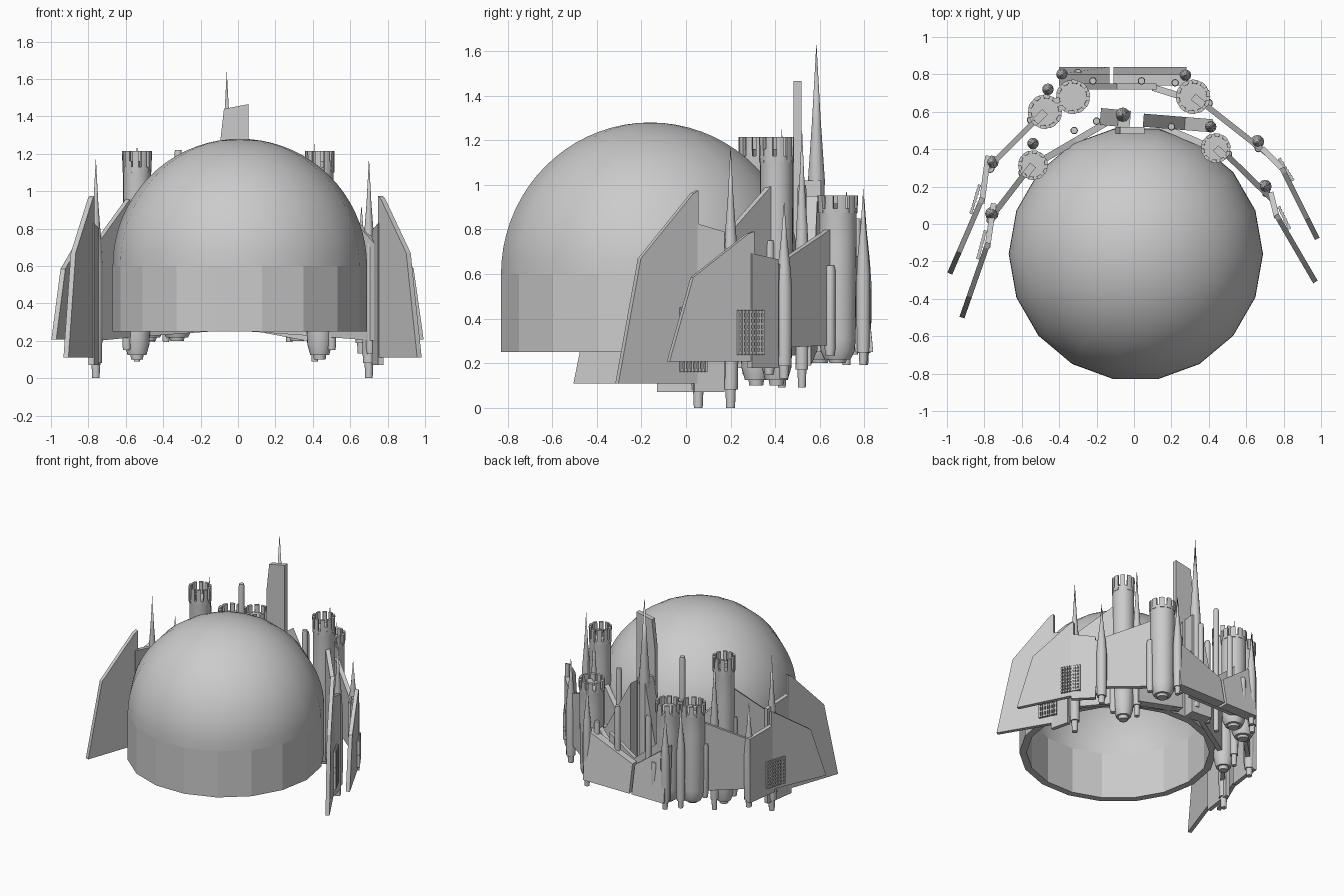
import bpy, bmesh
from math import sin, cos, pi
from mathutils import Vector

if "Cube" in bpy.data.objects:
    bpy.data.objects.remove(bpy.data.objects["Cube"])


def finish(name, bm, smooth=None):
    bmesh.ops.recalc_face_normals(bm, faces=bm.faces)
    me = bpy.data.meshes.new(name)
    bm.to_mesh(me)
    bm.free()
    ob = bpy.data.objects.new(name, me)
    bpy.context.collection.objects.link(ob)
    if smooth:
        bpy.ops.object.select_all(action='DESELECT')
        ob.select_set(True)
        bpy.context.view_layer.objects.active = ob
        bpy.ops.object.shade_smooth_by_angle(angle=smooth)
    return ob


def loft(bm, ring_a, ring_b):
    """Closed solid between two matching outlines."""
    a = [bm.verts.new(p) for p in ring_a]
    b = [bm.verts.new(p) for p in ring_b]
    bm.faces.new(a)
    bm.faces.new(b)
    n = len(a)
    for i in range(n):
        bm.faces.new((a[i], a[(i + 1) % n], b[(i + 1) % n], b[i]))


def add_panel(bm, p0, p1, prof, thick):
    """Upright plate along p0-p1; prof is (fraction along, z)."""
    p0, p1 = Vector(p0), Vector(p1)
    d = p1 - p0
    n = Vector((-d.y, d.x)).normalized() * thick / 2
    ring = [(p0 + d * t, z) for t, z in prof]
    loft(bm, [(*(p - n), z) for p, z in ring], [(*(p + n), z) for p, z in ring])


def panel(name, p0, p1, prof, thick=0.025):
    bm = bmesh.new()
    add_panel(bm, p0, p1, prof, thick)
    return finish(name, bm)


def lathe(name, c, prof, segs=12, smooth=0.7):
    bm = bmesh.new()
    rings = []
    for r, z in prof:
        if r == 0:
            rings.append([bm.verts.new((c[0], c[1], z))] * segs)
        else:
            rings.append([bm.verts.new((c[0] + r * cos(2 * pi * i / segs),
                                        c[1] + r * sin(2 * pi * i / segs), z)) for i in range(segs)])
    for a, b in zip(rings, rings[1:]):
        for i in range(segs):
            j = (i + 1) % segs
            bm.faces.new(list(dict.fromkeys((a[i], a[j], b[j], b[i]))))
    return finish(name, bm, smooth)


def tower(name, c, r, f):
    """Round keep with tapered foot and a ring of merlons."""
    prof = [(0, .1), (.4, .1), (.45, .125), (.65, .125), (.85, .18), (.9, .26),
            (.95, .9), (.95, 1.09), (1, 1.13), (0, 1.13)]
    lathe(name, c, [(r * k, f(z)) for k, z in prof], 24)
    bm = bmesh.new()
    for k in range(10):
        ring = [(q * cos(a), q * sin(a)) for q, a in (
            (r * .82, k * pi / 5), (r * 1.02, k * pi / 5), (r * 1.02, k * pi / 5 + .2),
            (r * 1.02, k * pi / 5 + .4), (r * .82, k * pi / 5 + .4))]
        loft(bm, [(c[0] + x * .98, c[1] + y * .98, f(1.1)) for x, y in ring],
             [(c[0] + x, c[1] + y, f(1.215)) for x, y in ring])
    finish(name + "_merlons", bm)


def spindle(name, c, r, z0, z1, f):
    """Slim turret: narrow foot, swelling shaft, needle roof."""
    h = z1 - z0
    prof = [(0, 0), (.55, 0), (.65, .07), (.9, .07), (1, .25), (1, .5), (.8, .62), (.35, .8), (0, 1)]
    lathe(name, c, [(r * k, f(z0 + h * t)) for k, t in prof])


def rod(name, c, r, z0, z1):
    lathe(name, c, [(0, z0), (r * .8, z0), (r, z0 + .03), (r, z1 - .02), (r * .85, z1), (0, z1)])


def lattice(name, p0, p1, z0, z1):
    bm = bmesh.new()
    n = 8
    p0, p1 = Vector(p0), Vector(p1)
    for i in range(n):
        t = i / (n - 1)
        z = z0 + (z1 - z0) * t
        add_panel(bm, p0, p1, [(-.05, z - .005), (1.05, z - .005), (1.05, z + .005), (-.05, z + .005)], .012)
        q, e = p0.lerp(p1, t), (p1 - p0).normalized() * .005
        add_panel(bm, q - e, q + e, [(0, z0 - .01), (1, z0 - .01), (1, z1 + .01), (0, z1 + .01)], .018)
    finish(name, bm)


# Dome and open drum
C = (.01, -.16)
lathe("drum_wall", C, [(.68, .6), (.68, .25), (.63, .25), (.63, .6)], 18, None)
for nm, R in (("dome_shell", .68), ("dome_lining", .63)):
    lathe(nm, C, [(R * cos(i * pi / 36), .6 + R * sin(i * pi / 36)) for i in range(18)] + [(0, .6 + R)], 18, 1.0)


# Two castle fronts: the near one full height, the far one squashed
def near(z):
    return z


def far(z):
    return .21 + (z - .115) * .675


# wing tip, wing end, wall outer, wall inner, tower, spindle, second spindle, centre end
sides = {
    "near_left": (near, .078, (-.92, -.5), (-.78, -.1), (-.76, .04), (-.56, .3), (-.54, .315), (-.76, .055), (-.54, .43), (-.15, .54)),
    "near_right": (near, .078, (.97, -.31), (.76, .05), (.74, .13), (.49, .375), (.437, .406), (.70, .2), (.41, .52), (.06, .56)),
    "far_left": (far, .09, (-.985, -.265), (-.81, .14), (-.79, .29), (-.52, .56), (-.476, .6), (-.76, .33), (-.46, .72), (-.3, .73)),
    "far_right": (far, .09, (.98, -.08), (.79, .3), (.72, .37), (.37, .645), (.316, .68), (.66, .44), (.275, .795), (.1, .73)),
}
for key, (f, r, tip, end, w0, w1, tw, sp, sp2, mid) in sides.items():
    # Pointed outer wing
    panel(key + "_wing", tip, end, [(0, f(.11)), (1, f(.11)), (1, f(.975)), (.93, f(.96)), (.28, f(.67))], .028)
    # Plate behind the outer turret
    s, e = Vector(end), Vector(w0)
    panel(key + "_buttress", s - (e - s) * .2, e + (e - s) * .5,
          [(0, f(.07)), (1, f(.07)), (1, f(.79)), (0, f(.83))], .03)
    # Rising curtain wall and the wall to the centre
    panel(key + "_wall", w0, w1, [(0, f(.2)), (1, f(.22)), (1, f(1.0)), (.9, f(.97)), (0, f(.72))], .03)
    panel(key + "_inner_wall", w1, mid,
          [(0, f(.22)), (1, f(.25)), (1, f(.55)), (.6, f(.66)), (.15, f(.85)), (0, f(.85))], .035)
    tower(key + "_tower", tw, r, f)
    d = (Vector(w0) - Vector(w1)).normalized()
    t = Vector(tw)
    panel(key + "_roof_block", t, t + d * .075,
          [(0, f(1.1)), (1, f(1.1)), (1, f(1.16)), (0, f(1.16))], .04)
    # Turrets with neighbouring rods
    spindle(key + "_outer_turret", sp, .036, 0, 1.18, f)
    spindle(key + "_inner_turret", sp2, .031, .09, 1.26, f)
    rod(key + "_outer_rod", (sp[0] * 1.01, sp[1] - .035), .022, f(.13), f(.72))
    o = Vector(tw) + d * r * 1.15
    rod(key + "_tower_rod", (o.x, o.y + .03), .024, f(.15), f(.75))
    # Window lattice on the wing root
    n = Vector((-(e - s).y, (e - s).x)).normalized()
    if n.x * s.x < 0:
        n = -n
    a = s + (s - Vector(tip)).normalized() * -.09
    lattice(key + "_lattice", a + n * .025, s + (e - s) * .4 + n * .025, f(.17), f(.44))

# Extra tower on the far front
tower("far_left_second_tower", (-.326, .68), .09, far)
spindle("far_left_second_turret", (-.385, .8), .031, .09, 1.2, far)

# Near centre: tall slab, needle spire, stepped blocks
panel("centre_slab", (-.1, .5), (.055, .5), [(0, .25), (1, .25), (1, 1.465), (.16, 1.44), (0, 1.22)], .035)
lathe("centre_spire", (-.06, .585), [(0, .3), (.03, .3), (.036, .45), (.036, .95), (.038, 1.02), (.02, 1.28), (0, 1.64)])
panel("centre_left_block", (-.18, .575), (-.02, .56), [(0, .25), (1, .25), (1, 1.02), (.6, 1.02), (0, .55)], .09)
panel("centre_right_block", (.05, .555), (.42, .525), [(0, .26), (1, .19), (1, .5), (.6, .55), (0, .95)], .07)

# Far centre: low sloped shelf in two halves with a gate gap
for nm, x0, x1, top0, top1 in (("far_gate_left", -.4, -.13, .66, .46), ("far_gate_right", -.11, .28, .46, .62)):
    bm = bmesh.new()
    loft(bm, [(x0, .76, .25), (x1, .76, .25), (x1, .84, .25), (x0, .84, .25)],
         [(x0, .74, top0), (x1, .74, top1), (x1, .8, top1), (x0, .8, top0)])
    finish(nm, bm)
panel("far_gate_back", (-.3, .735), (.12, .735), [(0, .26), (1, .26), (1, .62), (.5, .48), (0, .66)], .03)

# Slim posts
for i, (x, y, z0, z1) in enumerate([(-.32, .5, .25, 1.22), (.2, .52, .25, 1.0), (-.2, .55, .25, .9),
                                    (.04, .765, .26, .85), (-.22, .765, .26, .85),
                                    (.22, .755, .24, .68), (-.3, .81, .27, .53)]):
    rod("post_%d" % i, (x, y), .02, z0, z1)
